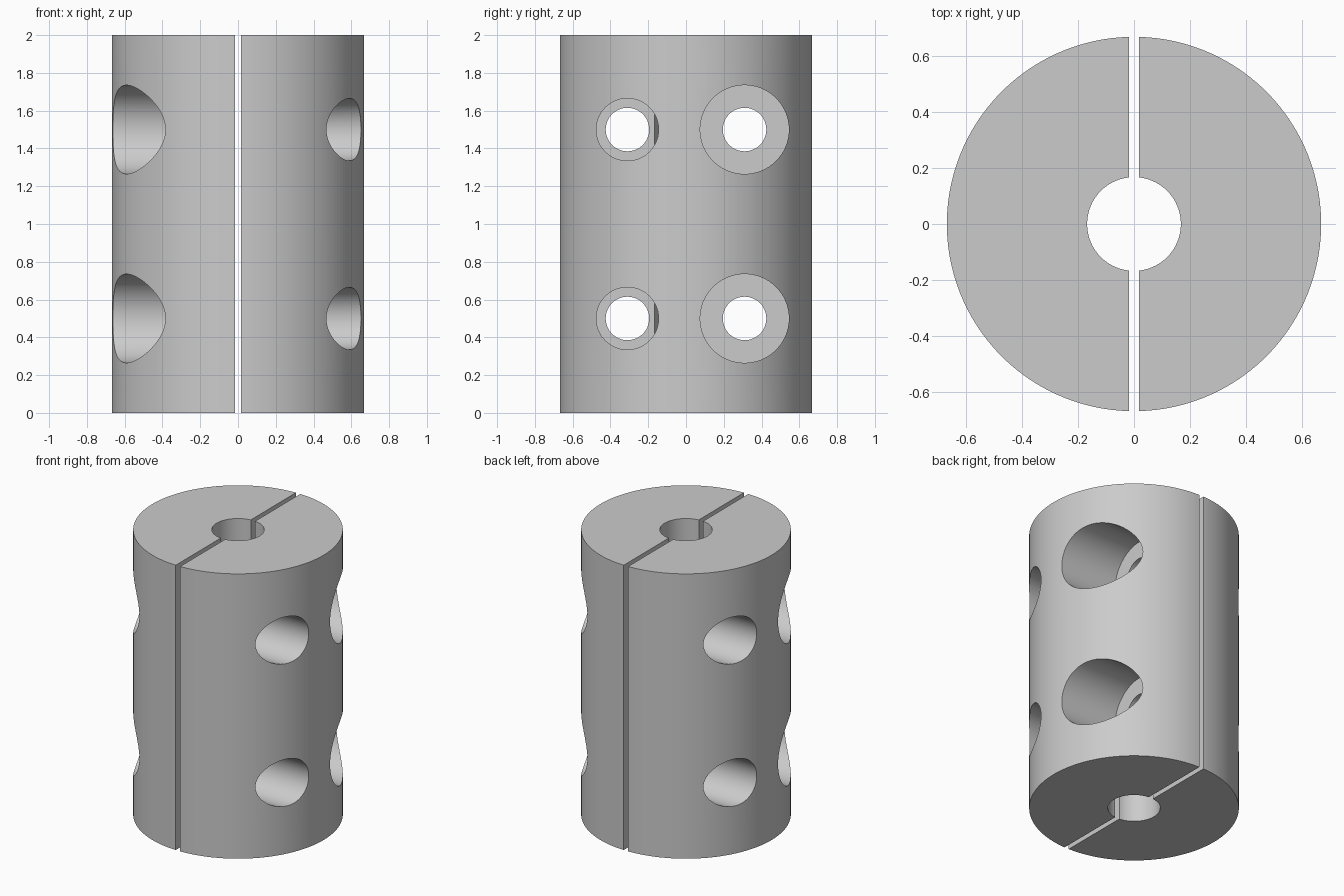
import bpy
import math

# Remove the default cube
cube = bpy.data.objects.get("Cube")
if cube:
    bpy.data.objects.remove(cube, do_unlink=True)

HEIGHT, RADIUS, BORE = 2.0, 0.667, 0.167
GAP = 0.017          # half the width of the slit
BOLT_Y = 0.31        # bolt offset from the centre line
BOLT_Z = (0.5, 1.5)
HEAD, SHANK, NUT = 0.235, 0.115, 0.165
HEAD_FLOOR = 0.22    # x position of the head seat

metal = bpy.data.materials.new("grey metal")
metal.use_nodes = True
colour = (0.6, 0.6, 0.6, 1)
metal.diffuse_color = colour
metal.node_tree.nodes["Principled BSDF"].inputs["Base Color"].default_value = colour


def cylinder(name, radius, depth, location, along_x=False, sides=96):
    bpy.ops.mesh.primitive_cylinder_add(
        vertices=sides, radius=radius, depth=depth, location=location,
        rotation=(0, math.pi / 2 if along_x else 0, 0))
    ob = bpy.context.object
    ob.name = name
    return ob


def cut(target, cutter):
    cutter.hide_render = True
    mod = target.modifiers.new("cut", "BOOLEAN")
    mod.operation = "DIFFERENCE"
    mod.solver = "EXACT"
    mod.object = cutter
    bpy.context.view_layer.objects.active = target
    bpy.ops.object.modifier_apply(modifier=mod.name)
    bpy.data.objects.remove(cutter, do_unlink=True)


def bolt_hole(target, radius, y, z, x_start):
    length = 1.2
    cut(target, cylinder("hole_cutter", radius, length,
                         (x_start + length / 2, y, z), True))


# Left clamp half: solid cylinder, trimmed at the slit, then bored
half = cylinder("left_clamp_half", RADIUS, HEIGHT, (0, 0, HEIGHT / 2), sides=160)
half.data.materials.append(metal)
bpy.ops.mesh.primitive_cube_add(size=3, location=(GAP - 1.5, 0, HEIGHT / 2))
cut(half, bpy.context.object)
cut(half, cylinder("bore_cutter", BORE, 3, (0, 0, HEIGHT / 2)))

# Counterbored bolt holes at the back, plain holes at the front
for z in BOLT_Z:
    bolt_hole(half, HEAD, BOLT_Y, z, HEAD_FLOOR)
    bolt_hole(half, SHANK, BOLT_Y, z, -0.2)
    bolt_hole(half, NUT, -BOLT_Y, z, -0.2)

bpy.ops.object.select_all(action="DESELECT")
half.select_set(True)
bpy.context.view_layer.objects.active = half
bpy.ops.object.shade_smooth_by_angle(angle=math.radians(25))

# Right clamp half: the same part turned half way round
other = half.copy()
other.data = half.data.copy()
other.name = "right_clamp_half"
other.rotation_euler.z = math.pi
bpy.context.collection.objects.link(other)
